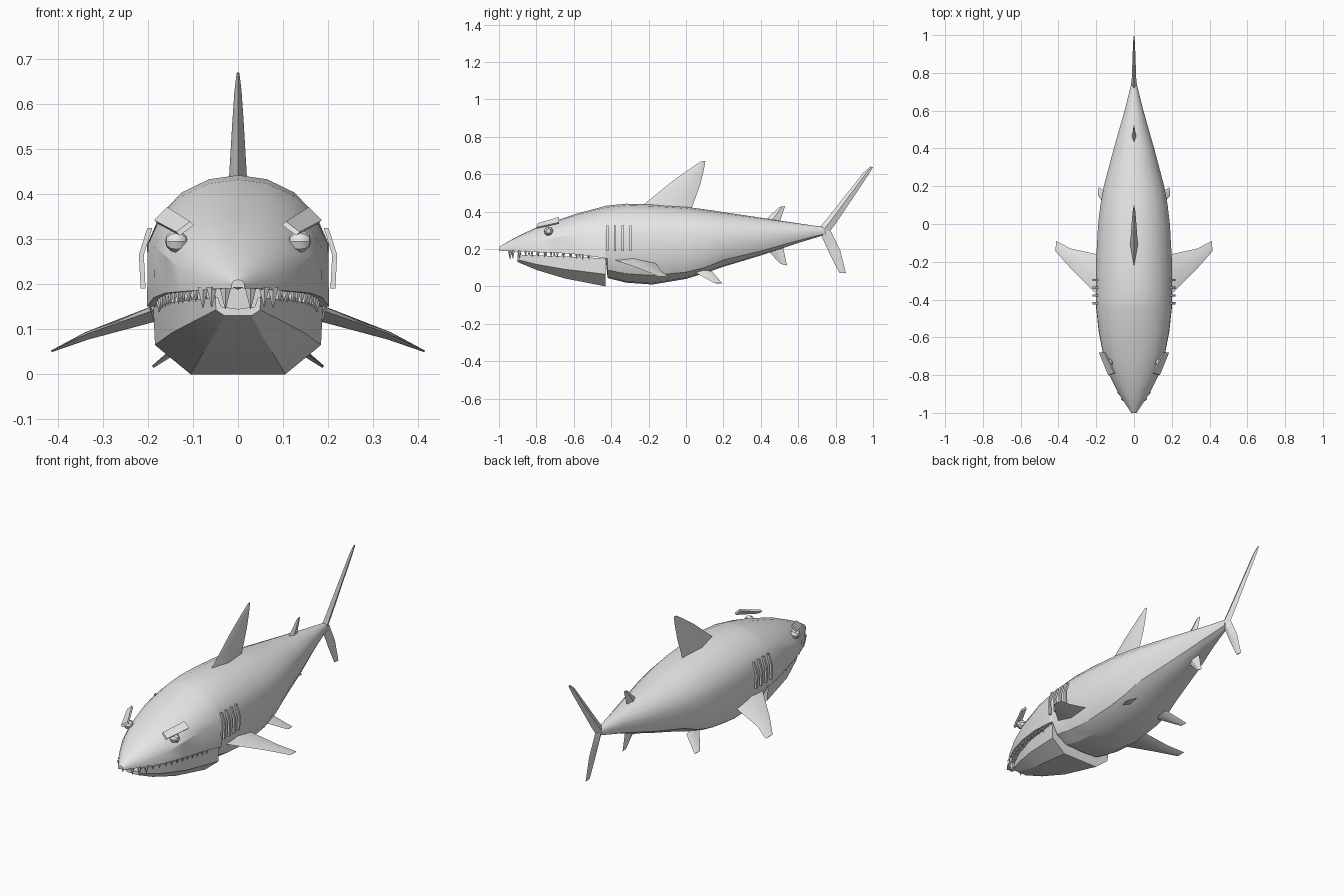
import bpy, bmesh, math
from mathutils import Vector, Matrix

cube = bpy.data.objects.get("Cube")
if cube:
    bpy.data.objects.remove(cube, do_unlink=True)

grey = bpy.data.materials.new("pale grey")
grey.use_nodes = True
grey.diffuse_color = (0.8, 0.8, 0.8, 1)
grey.node_tree.nodes["Principled BSDF"].inputs["Base Color"].default_value = (0.8, 0.8, 0.8, 1)


def finish(name, bm, angle=30):
    bmesh.ops.recalc_face_normals(bm, faces=bm.faces[:])
    mesh = bpy.data.meshes.new(name)
    bm.to_mesh(mesh)
    bm.free()
    mesh.materials.append(grey)
    obj = bpy.data.objects.new(name, mesh)
    bpy.context.collection.objects.link(obj)
    bpy.ops.object.select_all(action='DESELECT')
    obj.select_set(True)
    bpy.context.view_layer.objects.active = obj
    bpy.ops.object.shade_smooth_by_angle(angle=math.radians(angle))
    return obj


def loft(name, rings, angle=30):
    """Skin a row of closed rings and cap both ends."""
    bm = bmesh.new()
    loops = [[bm.verts.new(p) for p in ring] for ring in rings]
    for a, b in zip(loops, loops[1:]):
        for i in range(len(a)):
            j = (i + 1) % len(a)
            bm.faces.new((a[i], a[j], b[j], b[i]))
    bm.faces.new(loops[0])
    bm.faces.new(loops[-1])
    return finish(name, bm, angle)


def symmetric(y, half):
    """Ring from a half outline that starts and ends on the centre line."""
    right = [(-x, y, z) for x, z in reversed(half[1:-1])]
    return [(x, y, z) for x, z in half] + right


def sample(rows, y):
    for a, b in zip(rows, rows[1:]):
        if a[0] <= y <= b[0]:
            t = (y - a[0]) / (b[0] - a[0])
            return [p + (q - p) * t for p, q in zip(a, b)]
    return rows[-1]


# Upper head: y, half width, top, crease, lip
head = [
    (-1.0, .014, .21, .2, .19),
    (-.96, .04, .235, .205, .19),
    (-.9, .08, .268, .215, .187),
    (-.8, .13, .315, .235, .183),
    (-.7, .16, .35, .262, .18),
    (-.57, .185, .393, .282, .17),
    (-.43, .2, .43, .287, .15),
]
# Trunk: y, half width, top, crease, lower crease, belly
trunk = [
    (-.42, .2, .432, .287, .15, .045),
    (-.32, .202, .442, .287, .14, .02),
    (-.18, .2, .438, .285, .132, .01),
    (0, .19, .425, .28, .13, .04),
    (.1, .178, .412, .28, .145, .07),
    (.2, .16, .397, .28, .195, .105),
    (.4, .107, .367, .285, .225, .165),
    (.6, .05, .337, .295, .265, .232),
    (.74, .015, .317, .3, .285, .275),
]


def upper(w, top, mid):
    return [(0, top), (w * .32, top - (top - mid) * .06),
            (w * .62, top - (top - mid) * .25),
            (w * .86, top - (top - mid) * .58), (w, mid)]


rings = []
for y, w, top, mid, lip in head:
    roof = lip + (mid - lip) * .3
    rings.append(symmetric(y, upper(w, top, mid) + [
        (w * 1.01, lip), (w * .85, lip), (w * .6, roof), (0, roof)]))
for y, w, top, mid, low, belly in trunk:
    rings.append(symmetric(y, upper(w, top, mid) + [
        (w * .97, low), (w * .82, low + (belly - low) * .6),
        (w * .5, belly + .006), (0, belly)]))
loft("body", rings, 27)

# Lower jaw: y, half width, rim, side crease, floor half width, floor
jaw = [
    (-.9, .05, .17, .143, .03, .13),
    (-.8, .1, .166, .118, .052, .088),
    (-.65, .15, .16, .092, .08, .043),
    (-.43, .188, .15, .065, .105, 0),
]
loft("lower_jaw", [symmetric(y, [
    (0, rim - .025), (w * .75, rim - .02), (w * .88, rim), (w, rim),
    (w * .98, side), (b, low), (0, low)]) for y, w, rim, side, b, low in jaw], 15)

# Teeth
def teeth(name, spots):
    bm = bmesh.new()
    for x, y, z, length in spots:
        flip = Matrix.Rotation(math.pi if length < 0 else 0, 4, 'X')
        bmesh.ops.create_cone(
            bm, cap_ends=True, segments=5, radius1=abs(length) * .28, radius2=.001,
            depth=abs(length), matrix=Matrix.Translation((x, y, z + length / 2)) @ flip)
    finish(name, bm)


top_spots, low_spots = [], []
for side in (-1, 1):
    for i in range(13):
        y = -.925 + i * .034
        row = sample(head, y)
        top_spots.append((side * row[1] * .92, y, row[4] + .006, -.045 if i < 2 else -.03))
    for i in range(9):
        y = -.885 + i * .045
        row = sample(jaw, y)
        low_spots.append((side * row[1] * .93, y, row[2] - .005, .03 if i else .02))
top_spots += [(s * .028, -.94, .195, -.05) for s in (-1, 1)]
teeth("upper_teeth", top_spots)
teeth("lower_teeth", low_spots)


def fin(name, sections, normal):
    """Blade with a diamond section; each section is leading, trailing, half thickness."""
    out = []
    for lead, trail, thick in sections:
        a, b = Vector(lead), Vector(trail)
        mid, off = a.lerp(b, .45), Vector(normal) * thick
        out.append([a, mid + off, b, mid - off])
    loft(name, out, 30)


def upright(name, sections):
    fin(name, [((0, *a), (0, *b), t) for a, b, t in sections], (1, 0, 0))


# Fins on the centre line, as (y, z) pairs
upright("dorsal_fin", [((-.26, .41), (.02, .39), .022),
                       ((-.07, .565), (.075, .54), .013),
                       ((.03, .635), (.095, .62), .008),
                       ((.08, .668), (.104, .67), .003)])
upright("rear_dorsal_fin", [((.42, .35), (.5, .34), .012),
                            ((.5, .425), (.53, .43), .003)])
upright("anal_fin", [((.44, .19), (.52, .205), .012),
                     ((.505, .12), (.54, .112), .003)])
upright("upper_tail_fin", [((.7, .3), (.77, .295), .016),
                           ((.74, .345), (.8, .335), .012),
                           ((.95, .61), (.975, .595), .005),
                           ((.985, .64), (1.0, .638), .002)])
upright("lower_tail_fin", [((.71, .3), (.775, .295), .014),
                           ((.77, .17), (.825, .19), .008),
                           ((.82, .072), (.855, .07), .003)])

for label, s in (("left", 1), ("right", -1)):
    # Paired fins
    fin(label + "_pectoral_fin", [
        ((s * .15, -.42, .155), (s * .15, -.17, .135), .02),
        ((s * .335, -.235, .09), (s * .335, -.13, .08), .009),
        ((s * .415, -.145, .052), (s * .412, -.09, .05), .002)], (s * .4, 0, .9))
    fin(label + "_pelvic_fin", [
        ((s * .1, .03, .085), (s * .1, .14, .08), .012),
        ((s * .19, .15, .018), (s * .188, .195, .015), .003)], (s * .5, 0, .85))

    # Gill ribs hugging the flank
    for i in range(4):
        y = -.42 + i * .041
        path = [(.19, .325), (.209, .265), (.205, .19)]
        loft(f"{label}_gill_{i + 1}", [
            [(s * x, y - .006, z), (s * (x + .011), y - .006, z),
             (s * (x + .011), y + .006, z), (s * x, y + .006, z)] for x, z in path])

    # Eye
    bm = bmesh.new()
    bmesh.ops.create_uvsphere(bm, u_segments=8, v_segments=6, radius=.025,
                              matrix=Matrix.Translation((s * .137, -.735, .295))
                              @ Matrix.Rotation(math.pi / 2, 4, 'Y'))
    finish(label + "_eye", bm)

    # Slanted brow plate
    quad = [(.102, -.79, .335), (.133, -.8, .312), (.182, -.68, .338), (.153, -.68, .367)]
    loft(label + "_brow", [[(s * (x + d), y, z + d) for x, y, z in quad]
                           for d in (-.004, .004)])

# Nose tip
bm = bmesh.new()
bmesh.ops.create_uvsphere(bm, u_segments=8, v_segments=6, radius=.011,
                          matrix=Matrix.Translation((0, -.989, .199)))
finish("nose_tip", bm)
